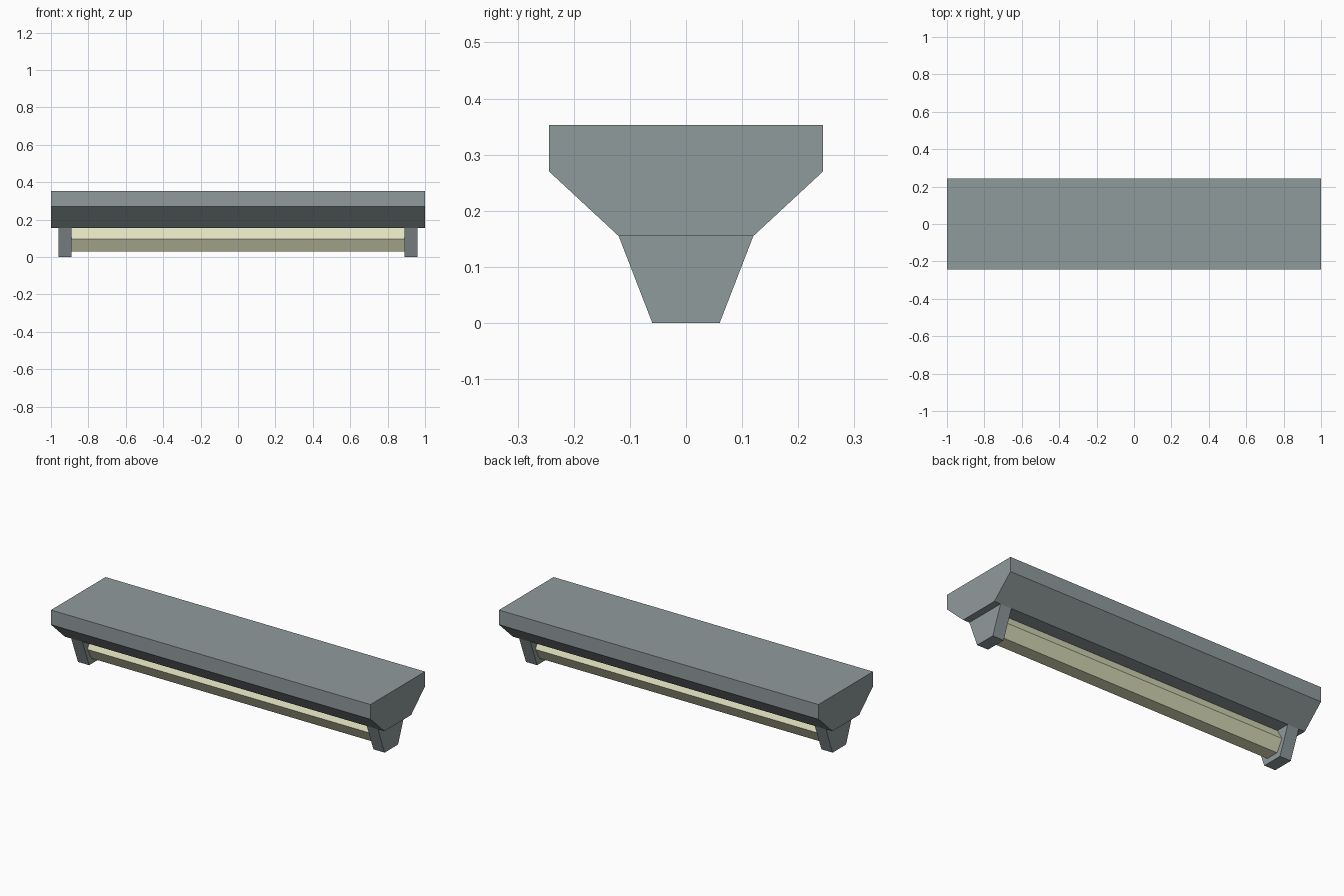
import bpy, bmesh, math

if "Cube" in bpy.data.objects:
    bpy.data.objects.remove(bpy.data.objects["Cube"])


def make_material(name, rgb):
    mat = bpy.data.materials.new(name)
    mat.diffuse_color = (*rgb, 1)
    mat.use_nodes = True
    mat.node_tree.nodes["Principled BSDF"].inputs["Base Color"].default_value = mat.diffuse_color
    return mat


def extrude_profile(name, profile, x0, x1, mat):
    """Prism along x from a (y, z) profile."""
    bm = bmesh.new()
    face = bm.faces.new([bm.verts.new((x0, y, z)) for y, z in profile])
    ext = bmesh.ops.extrude_face_region(bm, geom=[face])
    moved = [v for v in ext["geom"] if isinstance(v, bmesh.types.BMVert)]
    bmesh.ops.translate(bm, vec=(x1 - x0, 0, 0), verts=moved)
    bmesh.ops.recalc_face_normals(bm, faces=bm.faces)
    mesh = bpy.data.meshes.new(name)
    bm.to_mesh(mesh)
    bm.free()
    mesh.materials.append(mat)
    obj = bpy.data.objects.new(name, mesh)
    bpy.context.collection.objects.link(obj)
    return obj


def mirrored(half):
    """Complete a right-hand half profile symmetrically about y = 0."""
    return half + [(-y, z) for y, z in reversed(half)]


metal = make_material("blue_grey_metal", (0.28, 0.325, 0.33))
glow = make_material("pale_yellow", (0.75, 0.76, 0.52))

# Housing with sloped lower sides
extrude_profile("housing", mirrored([(0.12, 0.155), (0.244, 0.27), (0.244, 0.353)]), -1, 1, metal)

# Tapered end brackets holding the tube
bracket = mirrored([(0.06, 0), (0.12, 0.155)])
extrude_profile("left_bracket", bracket, -0.96, -0.89, metal)
extrude_profile("right_bracket", bracket, 0.89, 0.96, metal)

# Six-sided lamp tube
R = 0.075
hexagon = [(R * math.cos(i * math.pi / 3), 0.095 + R * math.sin(i * math.pi / 3)) for i in range(6)]
extrude_profile("lamp_tube", hexagon, -0.89, 0.89, glow)
